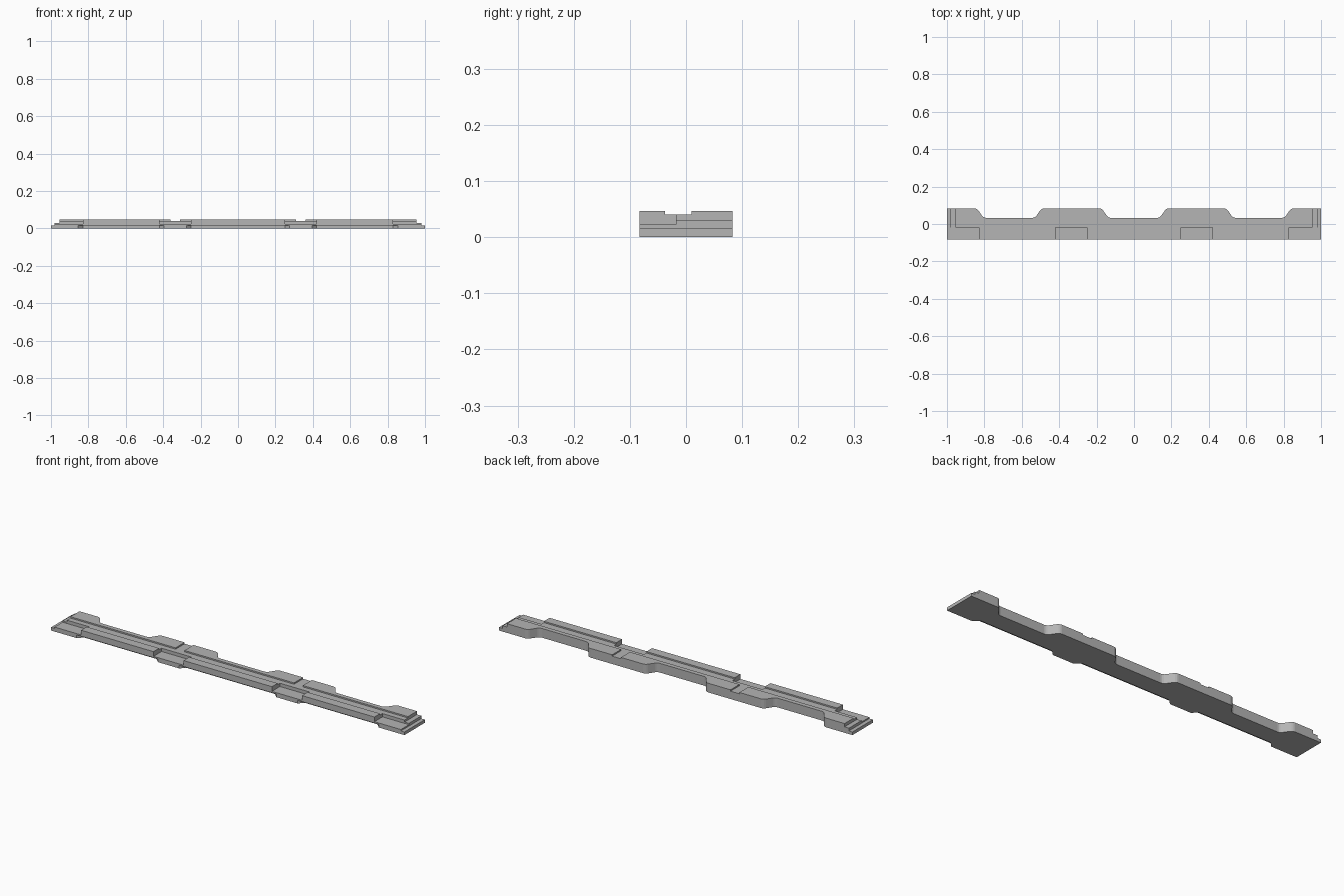
import bpy
import bmesh

if "Cube" in bpy.data.objects:
    bpy.data.objects.remove(bpy.data.objects["Cube"], do_unlink=True)

# One plain grey for the whole trim
grey = bpy.data.materials.new("plain grey")
grey.use_nodes = True
colour = (0.46, 0.46, 0.46, 1)
grey.diffuse_color = colour
grey.node_tree.nodes["Principled BSDF"].inputs["Base Color"].default_value = colour

FRONT, BACK = -0.083, 0.083
RIDGE, SPINE, LEDGE = -0.037, -0.018, 0.01
NOTCHES = (-0.667, 0, 0.667)
STRIPS = ((-0.83, -0.42), (-0.25, 0.25), (0.42, 0.83))
Z_BASE, Z_POST, Z_STEP, Z_CHANNEL, Z_TOP = 0.016, 0.023, 0.03, 0.04, 0.047


def slab(name, outline, z0, z1, rounded=()):
    """Extrude a plan outline, rounding the chosen corners first."""
    bm = bmesh.new()
    verts = [bm.verts.new((x, y, z0)) for x, y in outline]
    bm.faces.new(verts)
    corners = [v for v, p in zip(verts, outline) if p in rounded]
    if corners:
        bmesh.ops.bevel(bm, geom=corners, offset=0.013, segments=3,
                        profile=0.5, affect='VERTICES')
    made = bmesh.ops.extrude_face_region(bm, geom=bm.faces[:])
    top = [g for g in made["geom"] if isinstance(g, bmesh.types.BMVert)]
    bmesh.ops.translate(bm, vec=(0, 0, z1 - z0), verts=top)
    bmesh.ops.recalc_face_normals(bm, faces=bm.faces[:])
    mesh = bpy.data.meshes.new(name)
    bm.to_mesh(mesh)
    bm.free()
    mesh.materials.append(grey)
    obj = bpy.data.objects.new(name, mesh)
    bpy.context.collection.objects.link(obj)
    return obj


def box(name, x0, x1, y0, y1, z0, z1):
    return slab(name, [(x0, y0), (x1, y0), (x1, y1), (x0, y1)], z0, z1)


def back_edge(x0, x1):
    """Back edge from right to left, and its notch corners."""
    notch = []
    for c in reversed(NOTCHES):
        if x0 < c < x1:
            notch += [(c + 0.172, BACK), (c + 0.138, 0.033),
                      (c - 0.138, 0.033), (c - 0.172, BACK)]
    return [(x1, BACK)] + notch + [(x0, BACK)], notch


def notched_slab(name, x0, x1, front, z0, z1):
    back, notch = back_edge(x0, x1)
    return slab(name, front + back, z0, z1, notch)


# Base plate, recessed beneath each front strip
front = [(-1, FRONT)]
for a, b in STRIPS:
    front += [(a - 0.025, FRONT), (a, FRONT + 0.025),
              (b, FRONT + 0.025), (b + 0.025, FRONT)]
front.append((1, FRONT))
notched_slab("base_plate", -1, 1, front, 0, Z_BASE)

# Stepped spine
for name, half, z0, z1 in (("lower_spine", 0.98, Z_BASE, Z_STEP),
                           ("upper_spine", 0.955, Z_STEP, Z_CHANNEL)):
    notched_slab(name, -half, half, [(-half, SPINE), (half, SPINE)], z0, z1)

# Raised back blocks, separated by narrow gaps
for i, (a, b) in enumerate(((-0.955, -0.36), (-0.31, 0.31), (0.36, 0.955))):
    notched_slab(f"back_block_{i + 1}", a, b, [(a, LEDGE), (b, LEDGE)],
                 Z_CHANNEL, Z_TOP)

# Front strips with the channel shelf behind them
for i, (a, b) in enumerate(STRIPS):
    box(f"front_strip_{i + 1}", a, b, FRONT, RIDGE, Z_BASE, Z_TOP)
    box(f"channel_shelf_{i + 1}", a, b, RIDGE, SPINE, Z_BASE, Z_CHANNEL)

# Low pads between and beside the strips
for i, (a, b) in enumerate(((-0.98, -0.83), (-0.42, -0.25),
                            (0.25, 0.42), (0.83, 0.98))):
    box(f"front_pad_{i + 1}", a, b, FRONT, SPINE, Z_BASE, Z_POST)
